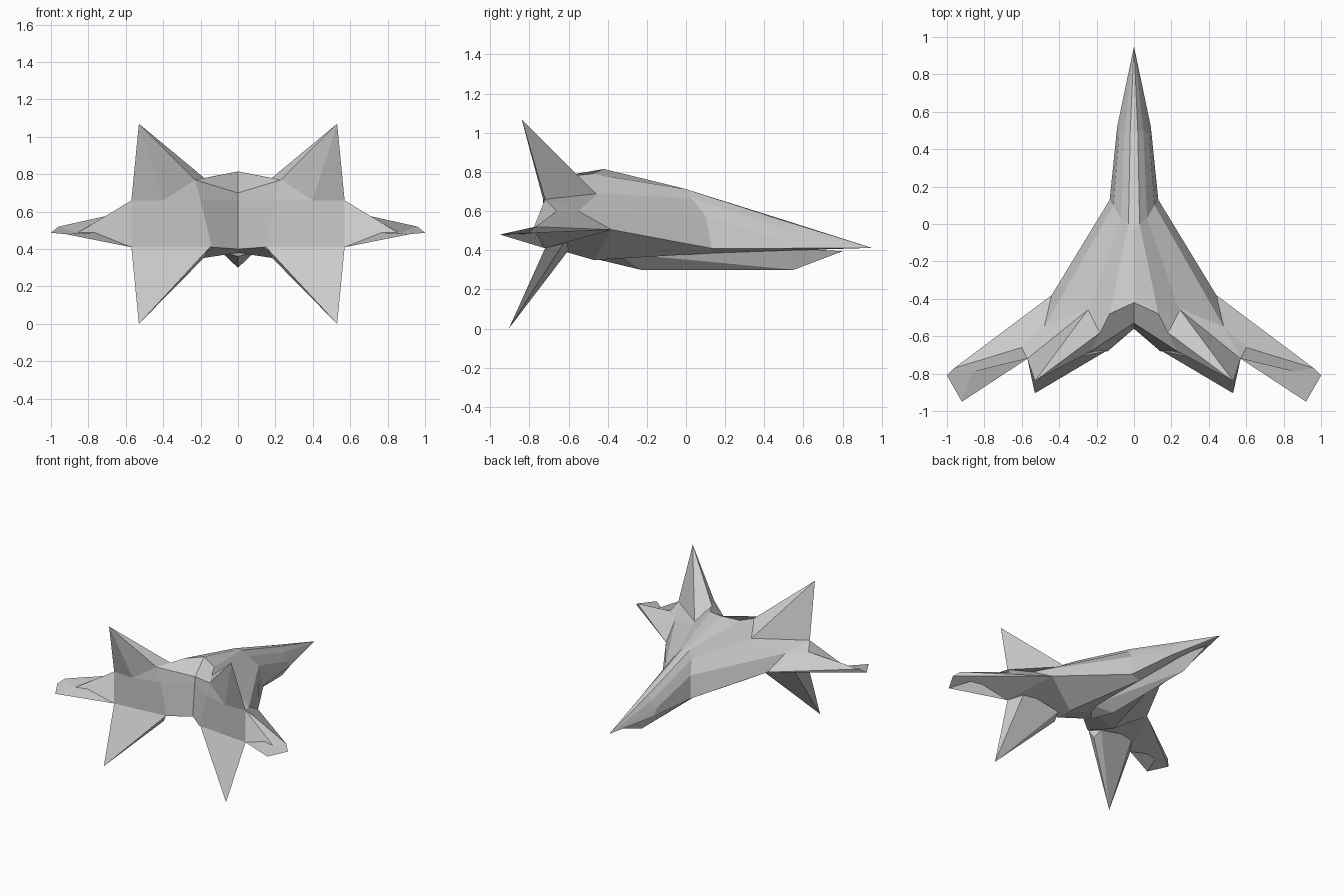
import bpy, bmesh

if "Cube" in bpy.data.objects:
    bpy.data.objects.remove(bpy.data.objects["Cube"])


def finish(name, bm):
    """Clean the half mesh, mirror it across x = 0 and link it."""
    bmesh.ops.remove_doubles(bm, verts=bm.verts[:], dist=1e-4)
    bmesh.ops.recalc_face_normals(bm, faces=bm.faces[:])
    mesh = bpy.data.meshes.new(name)
    bm.to_mesh(mesh)
    bm.free()
    ob = bpy.data.objects.new(name, mesh)
    bpy.context.collection.objects.link(ob)
    mod = ob.modifiers.new("mirror", 'MIRROR')
    mod.use_clip = True
    return ob


def hull(name, pts):
    bm = bmesh.new()
    vs = [bm.verts.new(p) for p in pts]
    res = bmesh.ops.convex_hull(bm, input=vs)
    junk = {v for v in res["geom_interior"] if isinstance(v, bmesh.types.BMVert)}
    bmesh.ops.delete(bm, geom=list(junk), context='VERTS')
    return finish(name, bm)


# Fuselage: half sections, each running ridge, crest, shoulder, chine, edge, belly, bottom
stations = [
    [(0, .5, .555), (.02, .5, .55), (.05, .5, .51), (.08, .48, .455),
     (.09, .52, .41), (.05, .54, .40), (0, .55, .40)],
    [(0, -.03, .72), (.03, 0, .712), (.07, .03, .665), (.11, .1, .575),
     (.13, .13, .41), (.06, .13, .385), (0, .13, .385)],
    [(0, -.42, .815), (.13, -.48, .79), (.24, -.45, .69), (.48, -.55, .60),
     (.44, -.38, .505), (.2, -.47, .35), (0, -.42, .38)],
    [(0, -.53, .70), (.23, -.68, .77), (.40, -.73, .66), (.57, -.72, .66),
     (.57, -.72, .41), (.14, -.68, .41), (0, -.56, .40)],
]
bm = bmesh.new()
nose = bm.verts.new((0, .95, .412))
rows = [[bm.verts.new(p) for p in s] for s in stations]
for i in range(6):
    bm.faces.new((nose, rows[0][i], rows[0][i + 1]))
    for a, b in zip(rows, rows[1:]):
        bm.faces.new((a[i], b[i], b[i + 1], a[i + 1]))
# Engine wall, a shallow V seen from above
end = rows[-1]
q, p = bm.verts.new((0, -.535, .66)), bm.verts.new((.2, -.68, .66))
for f in ((end[0], end[1], p, q), (end[1], end[2], p),
          (p, *end[2:6]), (q, p, end[5], end[6])):
    bm.faces.new(f)
finish("fuselage", bm)

# Wings
L, K, W1, W2, W3, W4, W5, D, G = range(9)
wing_pts = [(.44, -.38, .505), (.48, -.55, .60), (.6, -.66, .60), (.96, -.77, .52),
            (1.0, -.81, .487), (.92, -.95, .48), (.86, -.79, .485),
            (.57, -.72, .66), (.57, -.72, .41)]
bm = bmesh.new()
v = [bm.verts.new(c) for c in wing_pts]
for f in ((L, K, W1, W2), (K, D, W1), (W1, D, W5, W2), (W2, W5, W4, W3),
          (D, G, W4, W5), (L, W2, W3), (L, W3, W4, G), (L, G, D, K)):
    bm.faces.new([v[i] for i in f])
finish("wings", bm)

# Upper and lower fins
hull("upper_fins", [(.53, -.84, 1.07), (.18, -.58, .78), (.23, -.68, .77), (.40, -.73, .66),
                    (.47, -.72, .74), (.24, -.45, .68), (.48, -.66, .60), (.57, -.72, .66)])
hull("lower_fins", [(.53, -.905, 0), (.15, -.68, .41), (.18, -.66, .355), (.2, -.6, .40),
                    (.47, -.71, .35), (.5, -.61, .46), (.57, -.72, .41)])

# Keel under the hull
hull("keel", [(0, .8, .395), (0, .55, .30), (0, -.23, .30), (0, -.48, .36),
              (.09, -.35, .385), (.06, .13, .40), (.04, .55, .41), (0, .13, .42)])
